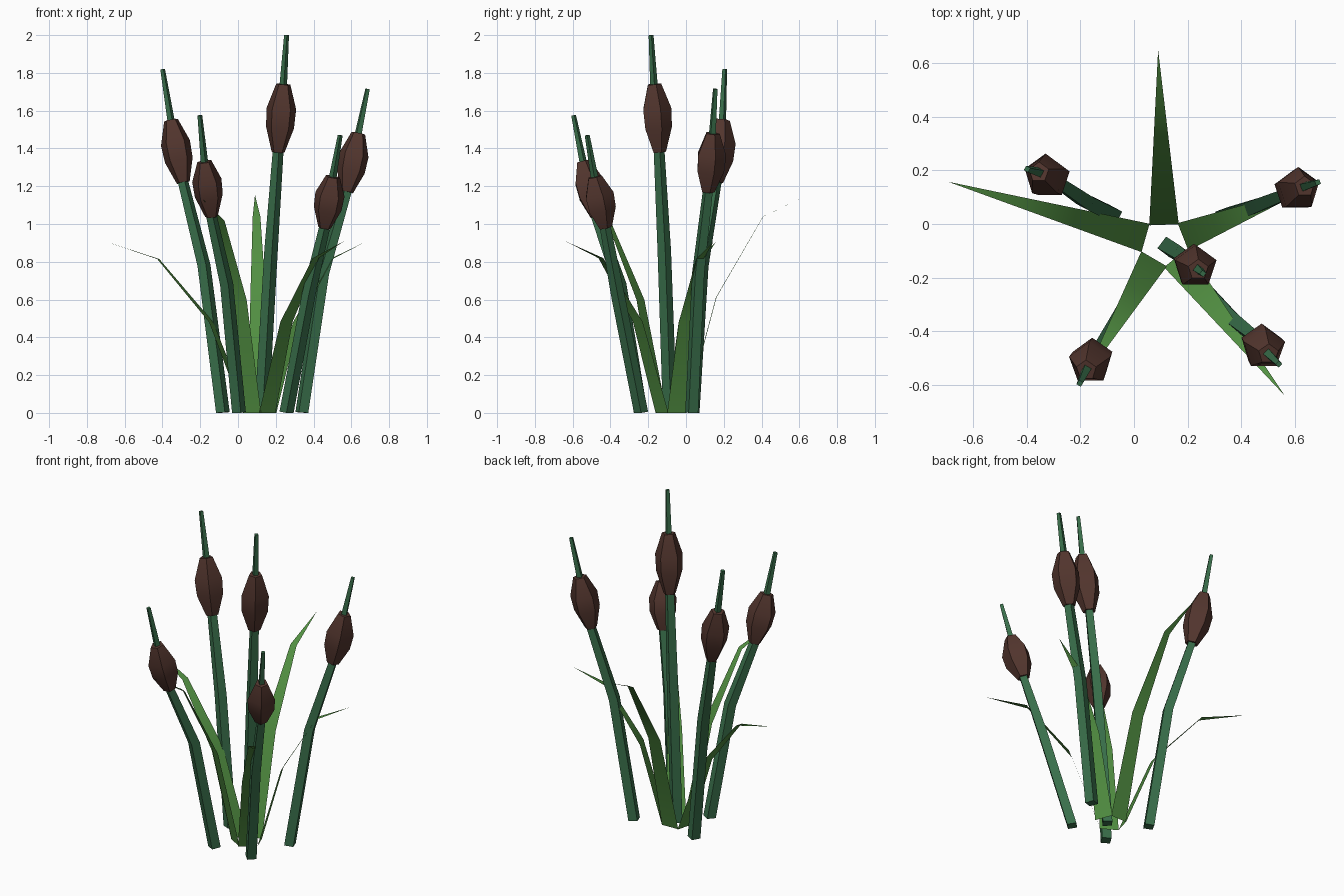
import bpy, bmesh, math
from mathutils import Vector

cube = bpy.data.objects.get("Cube")
if cube:
    bpy.data.objects.remove(cube)


def material(name, rgb):
    m = bpy.data.materials.new(name)
    m.use_nodes = True
    m.diffuse_color = (*rgb, 1)
    bsdf = next(n for n in m.node_tree.nodes if n.type == 'BSDF_PRINCIPLED')
    bsdf.inputs["Base Color"].default_value = (*rgb, 1)
    bsdf.inputs["Roughness"].default_value = 0.9
    return m


stem_green = material("stem green", (0.04, 0.155, 0.068))
leaf_green = material("leaf green", (0.085, 0.28, 0.055))
head_brown = material("seed head brown", (0.085, 0.036, 0.027))


def add_object(name, bm, mat, sharp_angle):
    """Finish a mesh, smooth except across edges sharper than the angle."""
    for f in bm.faces:
        f.smooth = True
    for e in bm.edges:
        e.smooth = e.calc_face_angle(0) < sharp_angle
    mesh = bpy.data.meshes.new(name)
    bm.to_mesh(mesh)
    bm.free()
    mesh.materials.append(mat)
    obj = bpy.data.objects.new(name, mesh)
    bpy.context.collection.objects.link(obj)


def loft(name, path, radii, sides, ref, offset, mat):
    """Closed tube of a regular polygon swept along a path."""
    bm = bmesh.new()
    rings = []
    for i, (p, r) in enumerate(zip(path, radii)):
        t = (path[min(i + 1, len(path) - 1)] - path[max(i - 1, 0)]).normalized()
        u = (ref - t * ref.dot(t)).normalized()
        v = t.cross(u)
        ring = []
        for k in range(sides):
            a = offset + math.tau * k / sides
            co = p + r * (u * math.cos(a) + v * math.sin(a))
            co.z = max(co.z, 0)
            ring.append(bm.verts.new(co))
        rings.append(ring)
    for a, b in zip(rings, rings[1:]):
        for k in range(sides):
            j = (k + 1) % sides
            bm.faces.new((a[k], a[j], b[j], b[k]))
    bm.faces.new(rings[0][::-1])
    bm.faces.new(rings[-1])
    bmesh.ops.recalc_face_normals(bm, faces=bm.faces)
    add_object(name, bm, mat, math.radians(35))


def leaf(name, base, tip):
    """Flat blade, triangular in plan, arching outwards to a point."""
    base, tip = Vector(base), Vector(tip)
    out = tip - base
    side = Vector((-out.y, out.x, 0)).normalized()
    bm = bmesh.new()
    rows = []
    for along, up in ((0, 0), (0.25, 0.53), (0.63, 0.9)):
        mid = Vector((base.x + out.x * along, base.y + out.y * along, tip.z * up))
        half = 0.055 * (1 - along)
        rows.append([bm.verts.new(mid + side * s * half) for s in (1, -1)])
    for a, b in zip(rows, rows[1:]):
        bm.faces.new((a[0], a[1], b[1], b[0]))
    bm.faces.new((rows[-1][0], rows[-1][1], bm.verts.new(tip)))
    add_object(name, bm, leaf_green, math.pi)


# Reeds: base, bend, bottom of head, top of head, tip
reeds = {
    "back_right": [(-.08, .035, 0), (-.18, .085, .78), (-.29, .16, 1.22),
                   (-.355, .193, 1.55), (-.399, .205, 1.82)],
    "centre": [(.125, -.085, 0), (.175, -.115, .86), (.212, -.142, 1.38),
               (.24, -.17, 1.74), (.257, -.185, 2)],
    "front_right": [(.005, -.24, 0), (-.06, -.35, .68), (-.14, -.475, 1.04),
                    (-.178, -.545, 1.33), (-.202, -.595, 1.575)],
    "front_left": [(.257, -.238, 0), (.375, -.362, .63), (.458, -.427, .98),
                   (.502, -.485, 1.25), (.541, -.523, 1.47)],
    "back_left": [(.338, .03, 0), (.45, .065, .74), (.575, .115, 1.17),
                  (.637, .14, 1.48), (.686, .155, 1.715)],
}
for place, pts in reeds.items():
    path = [Vector(p) for p in pts]
    lean = path[-1] - path[0]
    lean.z = 0
    loft(place + "_stem", path, (.038, .036, .029, .02, .013), 4,
         lean, math.pi / 4, stem_green)
    low, high = path[2], path[3]
    loft(place + "_seed_head", [low.lerp(high, f) for f in (0, .36, .64, 1)],
         (.036, .078, .082, .039), 5, Vector((0, 1, 0)), 0, head_brown)

# Ring of five blades around the middle of the clump
leaf("back_leaf", (.112, -.003, 0), (.09, .65, 1.155))
leaf("right_leaf", (.043, -.052, 0), (-.695, .158, .905))
leaf("left_leaf", (.183, -.048, 0), (.675, .145, .905))
leaf("front_left_leaf", (.155, -.127, 0), (.562, -.64, .91))
leaf("front_right_leaf", (.075, -.13, 0), (-.185, -.575, 1.13))
